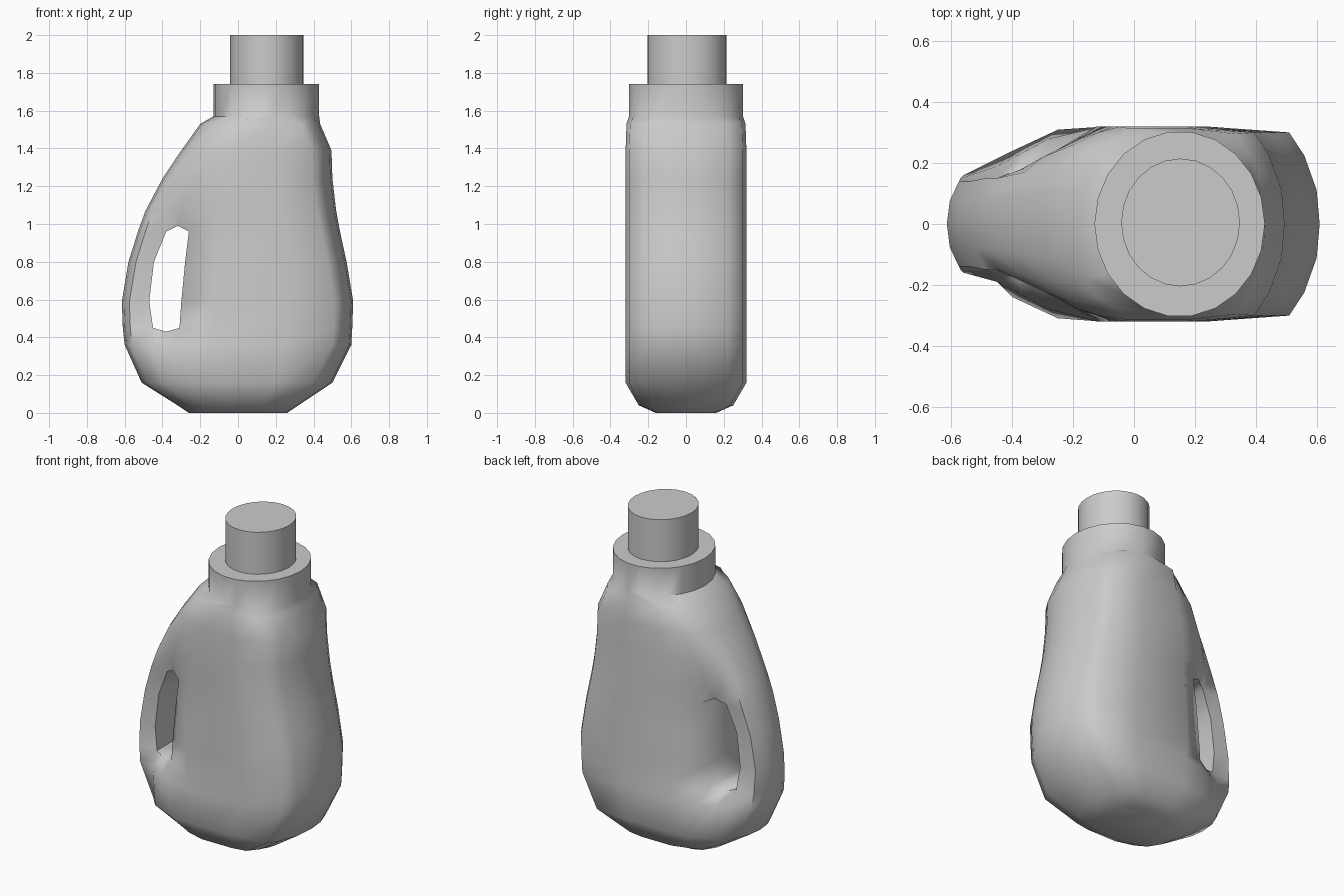
import bpy, bmesh, math

cube = bpy.data.objects.get("Cube")
if cube:
    bpy.data.objects.remove(cube)

grey = bpy.data.materials.new("light grey plastic")
grey.use_nodes = True
colour = (0.6, 0.6, 0.6, 1)
grey.diffuse_color = colour
grey.node_tree.nodes["Principled BSDF"].inputs["Base Color"].default_value = colour


def finish(bm, name, angle):
    """Turn the mesh into a named, shaded object."""
    bmesh.ops.recalc_face_normals(bm, faces=bm.faces)
    mesh = bpy.data.meshes.new(name)
    bm.to_mesh(mesh)
    bm.free()
    mesh.materials.append(grey)
    obj = bpy.data.objects.new(name, mesh)
    bpy.context.collection.objects.link(obj)
    bpy.ops.object.select_all(action="DESELECT")
    obj.select_set(True)
    bpy.context.view_layer.objects.active = obj
    bpy.ops.object.shade_smooth_by_angle(angle=math.radians(angle))
    return obj


def body_half(left, right, depth, grip, hx, hy, bx, by):
    """Half outline: grip tip, grip side, hole edges, flat side, rounded right end."""
    return [
        (left, 0), (left + 0.01, grip * 0.55), (left + 0.04, grip),
        (hx, hy), ((hx + bx) / 2, (hy + by) / 2), (bx, by),
        (bx * 0.4, depth), (right * 0.4, depth),
        (right - 0.1, depth * 0.94), (right - 0.05, depth * 0.7),
        (right - 0.01, depth * 0.35), (right, 0)]


def neck_half(cx, rx, ry, count=12):
    angles = [math.pi * (1 - i / (count - 1)) for i in range(count)]
    return [(cx + rx * math.cos(a), ry * math.sin(a)) for a in angles]


# height, left, right, depth, grip depth, hole grip edge x/y, hole body edge x/y
sections = [
    (0.00, -0.26, 0.26, 0.16, 0.10, -0.20, 0.13, -0.15, 0.15),
    (0.04, -0.32, 0.32, 0.25, 0.13, -0.25, 0.18, -0.18, 0.22),
    (0.16, -0.51, 0.50, 0.32, 0.16, -0.40, 0.24, -0.25, 0.31),
    (0.36, -0.60, 0.60, 0.32, 0.16, -0.45, 0.19, -0.28, 0.28),
    (0.45, -0.61, 0.605, 0.32, 0.15, -0.45, 0.15, -0.31, 0.21),
    (0.59, -0.615, 0.61, 0.32, 0.14, -0.47, 0.14, -0.30, 0.21),
    (0.80, -0.58, 0.575, 0.32, 0.14, -0.445, 0.14, -0.28, 0.21),
    (0.96, -0.53, 0.54, 0.32, 0.15, -0.38, 0.15, -0.26, 0.21),
    (1.07, -0.49, 0.52, 0.32, 0.15, -0.37, 0.18, -0.24, 0.25),
    (1.24, -0.40, 0.50, 0.32, 0.17, -0.30, 0.22, -0.18, 0.28),
    (1.39, -0.30, 0.495, 0.32, 0.19, -0.20, 0.26, -0.12, 0.30),
    (1.53, -0.20, 0.435, 0.315, 0.18, -0.12, 0.24, -0.05, 0.285)]
halves = [(row[0], body_half(*row[1:])) for row in sections]
halves += [(z, neck_half(0.15, 0.28, 0.305)) for z in (1.57, 1.74)]
HOLE_LOW, HOLE_HIGH = 4, 7

# Body: rings lofted upward, with the grip hole left open front and back
bm = bmesh.new()
rings = []
for level, (z, half) in enumerate(halves):
    ring = []
    for side, points in ((-1, list(enumerate(half))), (1, list(enumerate(half))[-2:0:-1])):
        for column, (x, y) in points:
            arch = 0
            if column == 4:
                arch = {HOLE_LOW: -0.02, HOLE_HIGH: 0.03}.get(level, 0)
            ring.append(bm.verts.new((x, side * y, z + arch)))
    rings.append(ring)

size = len(rings[0])
hole_columns = {3, 4, size - 4, size - 5}
for level, (low, high) in enumerate(zip(rings, rings[1:])):
    for i in range(size):
        j = (i + 1) % size
        if HOLE_LOW <= level < HOLE_HIGH and i in hole_columns:
            continue
        bm.faces.new((low[i], low[j], high[j], high[i]))
bm.faces.new(rings[0])
bm.faces.new(rings[-1])

# Tunnel walls joining the front and back rims of the grip hole
rim = [(HOLE_LOW, c) for c in (3, 4)]
rim += [(level, 5) for level in range(HOLE_LOW, HOLE_HIGH)]
rim += [(HOLE_HIGH, c) for c in (5, 4)]
rim += [(level, 3) for level in range(HOLE_HIGH, HOLE_LOW, -1)]
for (la, ca), (lb, cb) in zip(rim, rim[1:] + rim[:1]):
    bm.faces.new((rings[la][ca], rings[lb][cb], rings[lb][size - cb], rings[la][size - ca]))
bmesh.ops.delete(bm, geom=[v for v in bm.verts if not v.link_faces], context="VERTS")
finish(bm, "bottle_body", 60)

# Cap: plain oval cylinder on the neck
bm = bmesh.new()
bmesh.ops.create_cone(bm, cap_ends=True, segments=24, radius1=1, radius2=1, depth=1)
bmesh.ops.scale(bm, vec=(0.195, 0.21, 0.26), verts=bm.verts)
bmesh.ops.translate(bm, vec=(0.153, 0.005, 1.87), verts=bm.verts)
finish(bm, "cap", 40)
